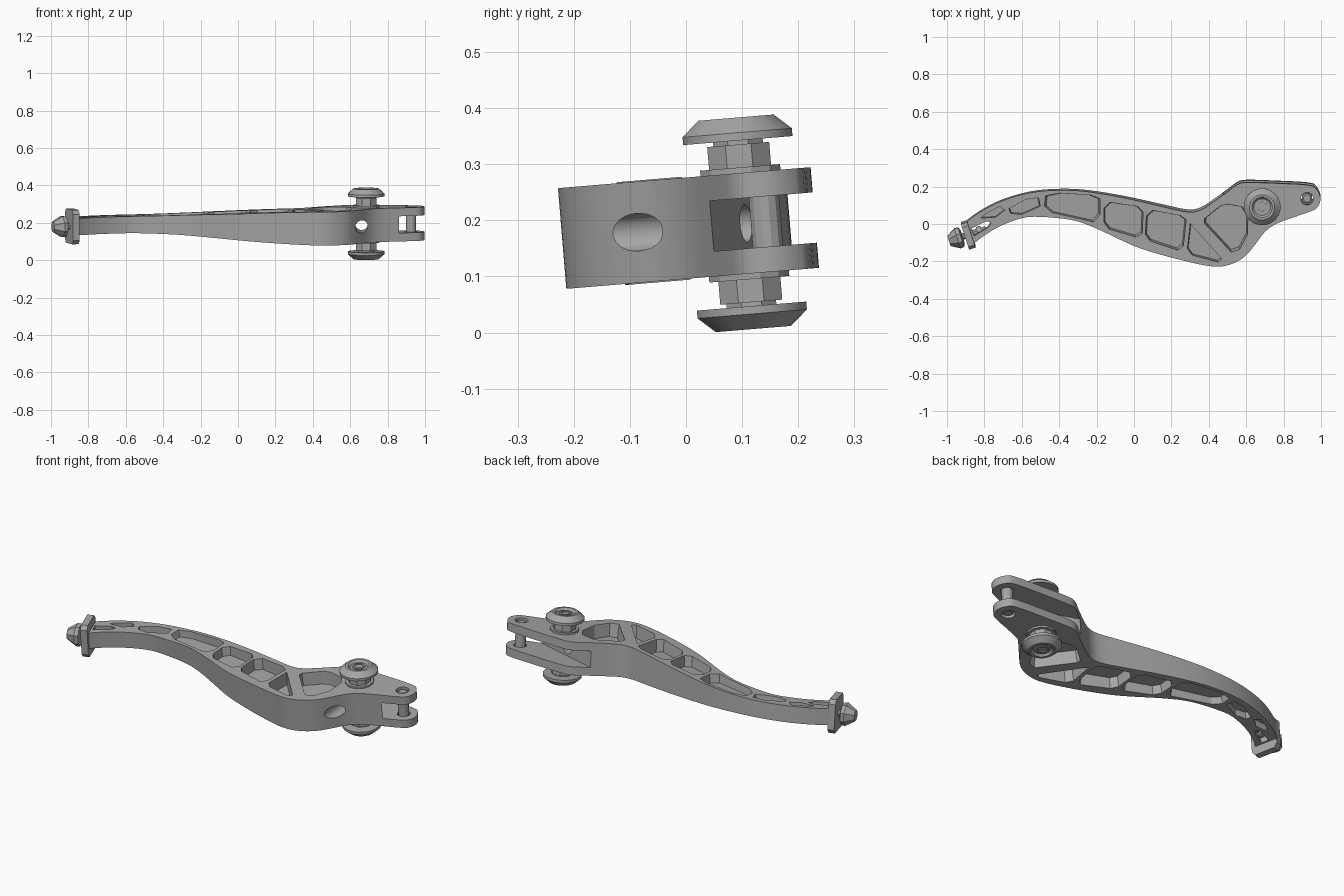
import bpy, bmesh, math
from mathutils import Vector, Matrix

if "Cube" in bpy.data.objects:
    bpy.data.objects.remove(bpy.data.objects["Cube"])

TILT = Matrix.Translation((0, 0, 0.186)) @ Matrix.Rotation(math.radians(4.75), 4, 'X')
metal = bpy.data.materials.new("grey metal")
metal.diffuse_color = (0.38, 0.38, 0.38, 1)
metal.use_nodes = True
metal.node_tree.nodes["Principled BSDF"].inputs["Base Color"].default_value = metal.diffuse_color


def make(name, bm):
    bmesh.ops.recalc_face_normals(bm, faces=bm.faces)
    me = bpy.data.meshes.new(name)
    bm.to_mesh(me)
    bm.free()
    ob = bpy.data.objects.new(name, me)
    bpy.context.collection.objects.link(ob)
    me.materials.append(metal)
    return ob


def smooth(ob, angle=25):
    bpy.ops.object.select_all(action='DESELECT')
    ob.select_set(True)
    bpy.context.view_layer.objects.active = ob
    bpy.ops.object.shade_smooth_by_angle(angle=math.radians(angle))


def spline(pts, n=4):
    """Smooth open curve through the points."""
    p = [Vector(q) for q in pts]
    p = [p[0]] + p + [p[-1]]
    out = []
    for i in range(1, len(p) - 2):
        a, b, c, d = p[i - 1:i + 3]
        for k in range(n):
            t = k / n
            out.append(0.5 * (2 * b + (c - a) * t + (2 * a - 5 * b + 4 * c - d) * t * t
                              + (3 * b - a - 3 * c + d) * t ** 3))
    return out + [p[-1]]


def prism(name, pts, z0, z1, base_scale=1.0):
    bm = bmesh.new()
    pts = [Vector(p) for p in pts]
    c = sum(pts, Vector((0, 0))) / len(pts)
    lo = [bm.verts.new((*(c + (p - c) * base_scale), z0)) for p in pts]
    hi = [bm.verts.new((*p, z1)) for p in pts]
    bm.faces.new(lo)
    bm.faces.new(hi)
    for i in range(len(pts)):
        j = (i + 1) % len(pts)
        bm.faces.new((lo[i], lo[j], hi[j], hi[i]))
    return make(name, bm)


def lathe(name, profile, sides, matrix):
    """Revolve (radius, height) pairs round the local z axis."""
    bm = bmesh.new()
    rings = [[bm.verts.new((r * math.cos(2 * math.pi * (k + .5) / sides),
                            r * math.sin(2 * math.pi * (k + .5) / sides), z))
              for k in range(sides)] for r, z in profile]
    for a, b in zip(rings, rings[1:]):
        for k in range(sides):
            m = (k + 1) % sides
            bm.faces.new((a[k], a[m], b[m], b[k]))
    bm.faces.new(rings[0])
    bm.faces.new(rings[-1])
    ob = make(name, bm)
    ob.data.transform(matrix)
    return ob


def cut(ob, cutter):
    mod = ob.modifiers.new("cut", 'BOOLEAN')
    mod.operation, mod.solver, mod.object = 'DIFFERENCE', 'EXACT', cutter
    bpy.context.view_layer.objects.active = ob
    bpy.ops.object.modifier_apply(modifier=mod.name)
    bpy.data.objects.remove(cutter)


# Lever body outline, built with a height of -1..1 and tapered afterwards
upper = [(-.91, .005), (-.82, .07), (-.7, .13), (-.55, .172), (-.4, .185), (-.25, .178), (-.05, .145),
         (.15, .1), (.28, .072), (.35, .08), (.42, .122), (.5, .18), (.55, .217), (.6, .23), (.75, .226),
         (.93, .216), (.975, .195), (.997, .145), (.98, .095), (.93, .07), (.85, .042), (.76, .008),
         (.7, -.035), (.65, -.1), (.6, -.16), (.54, -.2), (.47, -.22), (.4, -.218), (.3, -.198),
         (.15, -.16), (0, -.112), (-.2, -.02), (-.33, .025), (-.5, .042), (-.6, .035), (-.72, -.01),
         (-.81, -.065), (-.865, -.11)]
lever = prism("lever_body", spline(upper), -1, 1)

# Lightening pockets, cut from both faces
pockets = [
    [(-.82, .035), (-.79, .06), (-.72, .098), (-.69, .078), (-.74, .04)],
    [(-.67, .085), (-.58, .135), (-.51, .145), (-.5, .1), (-.6, .055), (-.66, .06)],
    [(-.475, .155), (-.4, .17), (-.23, .16), (-.18, .14), (-.18, .055), (-.215, .015), (-.44, .065), (-.48, .1)],
    [(-.162, .09), (-.13, .122), (.02, .1), (.05, .07), (.045, -.045), (.01, -.065), (-.135, -.022), (-.162, .015)],
    [(.065, .05), (.1, .08), (.25, .052), (.28, .03), (.265, -.11), (.235, -.135), (.085, -.085), (.06, -.05)],
    [(.3, .01), (.47, -.18), (.45, -.197), (.31, -.16), (.285, -.125)],
    [(.375, .035), (.46, .105), (.5, .115), (.58, .1), (.61, .05), (.607, -.05), (.565, -.13), (.52, -.145), (.375, .012)],
]
for p in pockets:
    for s in (1, -1):
        cut(lever, prism("pocket_cutter", p, .22 * s, 1.1 * s, .93))

# Adjuster slot, fork slot, cable hole and end-pin hole
cut(lever, prism("adjuster_cutter", [(-.855, -.06), (-.78, -.015), (-.765, .012), (-.79, .018), (-.87, -.02)], -1.2, 1.2))
cut(lever, prism("fork_cutter", [(.47, .165), (.865, .045), (1.1, -.03), (1.1, .3), (.47, .3)], -.5, .5))
cut(lever, lathe("hole_cutter", [(.034, -.25), (.034, .12)], 20,
                 Matrix.Translation((.66, 0, 0)) @ Matrix.Diagonal((1, 1, 11, 1)) @ Matrix.Rotation(-math.pi / 2, 4, 'X')))
cut(lever, lathe("end_pin_cutter", [(.034, -1.2), (.034, 1.2)], 12, Matrix.Translation((.925, .143, 0))))

# Taper the thickness along the length
bm = bmesh.new()
bm.from_mesh(lever.data)
bmesh.ops.triangulate(bm, faces=bm.faces[:])
for v in bm.verts:
    t = min(1, max(0, (v.co.x + .6) / 1.1))
    v.co.z *= .045 + .045 * t * t * (3 - 2 * t)
bm.to_mesh(lever.data)
bm.free()

# Pivot screws above and below: flange, faceted bushing, domed cap, hex socket
for label, s in (("upper", 1), ("lower", -1)):
    m = Matrix.Translation((.685, .105, 0)) @ Matrix.Diagonal((1, 1, s, 1))
    lathe(label + "_pivot_flange", [(.074, .08), (.074, .1)], 12, m)
    lathe(label + "_pivot_bushing", [(.06, .1), (.06, .141), (.048, .141), (.048, .15)], 8, m)
    lathe(label + "_pivot_cap", [(.05, .148), (.099, .148), (.099, .162), (.068, .189), (.055, .189),
                                 (.045, .178)], 20, m)
    lathe(label + "_pivot_socket", [(.034, .17), (.034, .184), (.024, .184), (.024, .172)], 6, m)

# Pin across the fork tips
lathe("fork_pin", [(.02, -.084), (.028, -.078), (.028, .078), (.02, .084)], 12, Matrix.Translation((.925, .143, 0)))

# Adjuster at the lever tip: plate, screw and tapered knob along one axis
axis = Vector((-.952, -.306, 0))
side = Vector((.306, -.952, 0))
up = axis.cross(side)
tip = Matrix((side, up, axis)).transposed().to_4x4()
tip.translation = Vector((-.886, -.058, 0))
plate = prism("tip_plate", [(-.072, -.07), (-.055, -.092), (.055, -.092), (.072, -.07),
                            (.072, .07), (.055, .092), (-.055, .092), (-.072, .07)], -.018, .018)
plate.data.transform(tip)
lathe("adjuster_screw", [(.018, -.1), (.018, .04)], 8, tip)
lathe("adjuster_nut", [(.03, -.075), (.03, -.05)], 6, tip)
lathe("adjuster_knob", [(.035, .032), (.058, .04), (.06, .06), (.03, .108)], 8, tip)

# Lean the whole lever into place
for ob in bpy.data.objects:
    ob.data.transform(TILT)
    if ob.data.polygons and TILT.determinant() > 0:
        b = bmesh.new()
        b.from_mesh(ob.data)
        bmesh.ops.recalc_face_normals(b, faces=b.faces)
        b.to_mesh(ob.data)
        b.free()
    smooth(ob)
